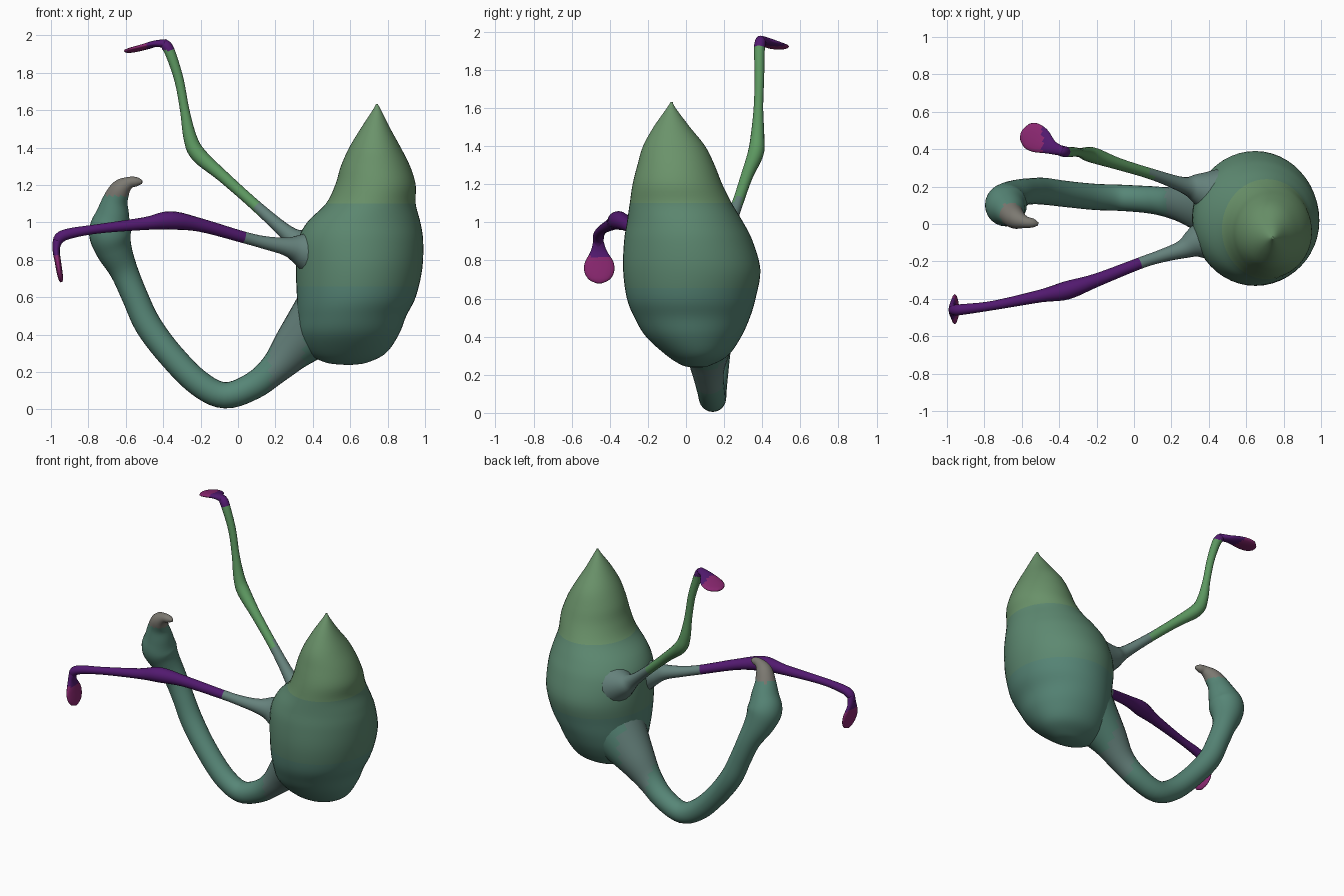
import bpy, bmesh, math
from mathutils import Vector


def material(name, r, g, b):
    m = bpy.data.materials.new(name)
    m.diffuse_color = (r, g, b, 1)
    return m


TEAL = material("teal", 0.095, 0.24, 0.185)
SAGE = material("sage", 0.11, 0.25, 0.165)
MOSS = material("moss", 0.145, 0.29, 0.145)
GREY = material("grey_green", 0.13, 0.22, 0.20)
GREEN = material("leaf_green", 0.11, 0.32, 0.12)
PURPLE = material("purple", 0.085, 0.01, 0.16)
MAGENTA = material("magenta", 0.25, 0.02, 0.16)
BEAK = material("beak_grey", 0.20, 0.19, 0.165)


def resample(pts, n):
    """Catmull-Rom through the given points."""
    p = [pts[0]] + list(pts) + [pts[-1]]
    out = []
    for i in range(1, len(p) - 2):
        for k in range(n):
            t = k / n
            out.append([0.5 * (2 * b + (c - a) * t + (2 * a - 5 * b + 4 * c - d) * t * t
                               + (3 * b - a - 3 * c + d) * t ** 3)
                        for a, b, c, d in zip(*p[i - 1:i + 3])])
    return out + [list(pts[-1])]


def loft(name, pts, pick, ref=None, sides=20, steps=5):
    """Elliptical rings (x, y, z, width, depth); horizontal when ref is None."""
    rows = resample(pts, steps)
    bm = bmesh.new()
    rings = []
    for i, row in enumerate(rows):
        c = Vector(row[:3])
        if ref is None:
            u, v = Vector((1, 0, 0)), Vector((0, 1, 0))
        else:
            t = (Vector(rows[min(i + 1, len(rows) - 1)][:3])
                 - Vector(rows[max(i - 1, 0)][:3])).normalized()
            u = t.cross(Vector(ref)).normalized()
            v = t.cross(u)
        w, d = max(row[3], 0.002), max(row[4], 0.002)
        rings.append([bm.verts.new(c + u * w * math.cos(a) + v * d * math.sin(a))
                      for a in (2 * math.pi * k / sides for k in range(sides))])
    for r0, r1 in zip(rings, rings[1:]):
        for k in range(sides):
            j = (k + 1) % sides
            bm.faces.new((r0[k], r0[j], r1[j], r1[k]))
    bm.faces.new(rings[0])
    bm.faces.new(rings[-1])
    bmesh.ops.recalc_face_normals(bm, faces=bm.faces)
    me = bpy.data.meshes.new(name)
    mats = []
    for f in bm.faces:
        f.smooth = True
        m = pick(f.calc_center_median())
        if m not in mats:
            mats.append(m)
        f.material_index = mats.index(m)
    bm.to_mesh(me)
    bm.free()
    for m in mats:
        me.materials.append(m)
    ob = bpy.data.objects.new(name, me)
    bpy.context.collection.objects.link(ob)
    return ob


def round_path(pts):
    return [(x, y, z, r, r) for x, y, z, r in pts]


# Body: z, x min, x max, y min, y max of each horizontal ring
outline = [(0.238, 0.57, 0.61, 0.04, 0.08), (0.25, 0.47, 0.69, -0.02, 0.13),
           (0.30, 0.38, 0.79, -0.10, 0.22), (0.40, 0.33, 0.86, -0.21, 0.29),
           (0.50, 0.32, 0.90, -0.27, 0.335), (0.60, 0.315, 0.95, -0.31, 0.365),
           (0.75, 0.31, 0.985, -0.33, 0.39), (0.90, 0.32, 0.99, -0.325, 0.35),
           (1.00, 0.37, 0.975, -0.31, 0.30), (1.10, 0.47, 0.95, -0.295, 0.24),
           (1.20, 0.52, 0.95, -0.28, 0.19), (1.30, 0.55, 0.92, -0.255, 0.15),
           (1.40, 0.595, 0.87, -0.225, 0.10), (1.50, 0.655, 0.815, -0.17, 0.02),
           (1.60, 0.72, 0.765, -0.10, -0.055), (1.632, 0.737, 0.747, -0.08, -0.07)]
loft("body", [((a + b) / 2, (c + d) / 2, z, (b - a) / 2, (d - c) / 2)
              for z, a, b, c, d in outline],
     lambda c: TEAL if c.z < 0.65 else SAGE if c.z < 1.1 else MOSS, sides=48)

# Neck, head and hooked beak
neck = [(0.48, 0.09, 0.50, 0.20), (0.32, 0.11, 0.35, 0.13), (0.20, 0.115, 0.22, 0.085),
        (0.08, 0.13, 0.125, 0.073), (-0.07, 0.14, 0.075, 0.07), (-0.21, 0.145, 0.14, 0.07),
        (-0.36, 0.16, 0.29, 0.07), (-0.48, 0.175, 0.45, 0.072), (-0.55, 0.175, 0.60, 0.07),
        (-0.61, 0.165, 0.74, 0.075), (-0.665, 0.13, 0.86, 0.098), (-0.685, 0.10, 0.95, 0.112),
        (-0.67, 0.075, 1.04, 0.09), (-0.655, 0.05, 1.12, 0.067), (-0.625, 0.025, 1.18, 0.053),
        (-0.58, 0.01, 1.212, 0.032), (-0.54, 0.005, 1.217, 0.024), (-0.513, 0.0, 1.215, 0.009)]
loft("neck_and_head", round_path(neck),
     lambda c: GREY if 0.17 < c.x < 0.35 else BEAK if c.z > 1.14 else TEAL, ref=(0, 1, 0), sides=24)

# Raised rear leg
rear = [(0.42, 0.17, 0.86, 0.13), (0.33, 0.195, 0.895, 0.075), (0.26, 0.21, 0.945, 0.042),
        (0.10, 0.265, 1.085, 0.03), (-0.08, 0.32, 1.245, 0.032), (-0.21, 0.365, 1.36, 0.042),
        (-0.255, 0.375, 1.45, 0.036), (-0.285, 0.38, 1.60, 0.025), (-0.315, 0.385, 1.76, 0.025),
        (-0.36, 0.385, 1.90, 0.028), (-0.385, 0.39, 1.945, 0.029), (-0.41, 0.395, 1.957, 0.02)]
loft("rear_leg", round_path(rear),
     lambda c: GREY if c.x > 0.1 else PURPLE if c.z > 1.92 else GREEN, ref=(0, 1, 0), sides=16)

# Outstretched front leg
front = [(0.42, -0.07, 0.83, 0.14), (0.33, -0.10, 0.855, 0.085), (0.26, -0.135, 0.87, 0.05),
         (0.15, -0.17, 0.89, 0.035), (0.03, -0.21, 0.92, 0.031), (-0.20, -0.30, 0.985, 0.036),
         (-0.36, -0.355, 1.01, 0.049), (-0.50, -0.385, 0.993, 0.034), (-0.75, -0.435, 0.965, 0.025),
         (-0.90, -0.455, 0.94, 0.028), (-0.955, -0.46, 0.915, 0.029), (-0.972, -0.46, 0.87, 0.02)]
loft("front_leg", round_path(front),
     lambda c: GREY if c.x > 0.03 else PURPLE, ref=(0, 1, 0), sides=16)

# Paddle-shaped feet: along the path, wide and thin
loft("rear_foot", [(-0.385, 0.39, 1.955, 0.026, 0.024), (-0.44, 0.41, 1.955, 0.038, 0.018),
                   (-0.50, 0.445, 1.938, 0.070, 0.015), (-0.55, 0.472, 1.925, 0.074, 0.014),
                   (-0.585, 0.488, 1.917, 0.05, 0.012), (-0.60, 0.496, 1.915, 0.012, 0.006)],
     lambda c: PURPLE if c.x > -0.49 else MAGENTA, ref=(0, 0, 1), sides=16)
loft("front_foot", [(-0.965, -0.46, 0.905, 0.026, 0.024), (-0.972, -0.458, 0.85, 0.042, 0.019),
                    (-0.963, -0.456, 0.79, 0.075, 0.017), (-0.955, -0.455, 0.74, 0.078, 0.016),
                    (-0.948, -0.455, 0.70, 0.055, 0.013), (-0.945, -0.455, 0.68, 0.015, 0.006)],
     lambda c: PURPLE if c.z > 0.82 else MAGENTA, ref=(1, 0, 0), sides=16)
